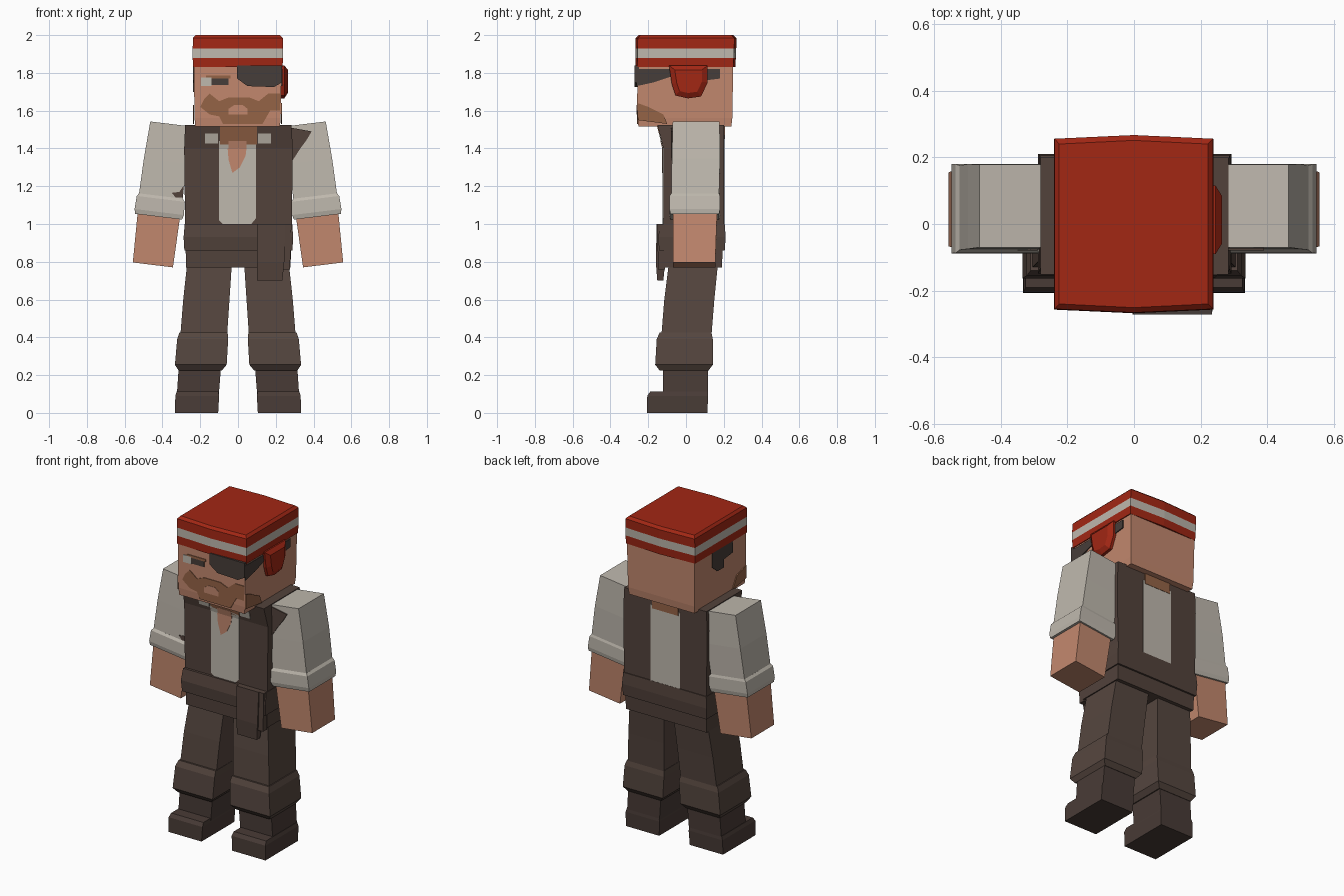
import bpy, bmesh, math
from mathutils import Matrix, Vector

# ---- flat colours (linear) ----
COLOURS = {
    "cap red": (0.36, 0.02, 0.007), "cloth white": (0.52, 0.48, 0.42),
    "skin": (0.54, 0.245, 0.155), "beard brown": (0.30, 0.127, 0.062),
    "vest brown": (0.085, 0.055, 0.044), "trouser brown": (0.092, 0.062, 0.050),
    "boot brown": (0.066, 0.044, 0.037), "patch grey": (0.062, 0.047, 0.041),
}
MATS = {}
for name, rgb in COLOURS.items():
    MATS[name] = bpy.data.materials.new(name)
    MATS[name].diffuse_color = (*rgb, 1)


def finish(name, bm, *mats):
    bmesh.ops.recalc_face_normals(bm, faces=bm.faces)
    me = bpy.data.meshes.new(name)
    bm.to_mesh(me)
    bm.free()
    for m in mats:
        me.materials.append(MATS[m])
    ob = bpy.data.objects.new(name, me)
    bpy.context.collection.objects.link(ob)
    return ob


def loft(name, mats, sections, matrix=None, bow=0, rule=None):
    """Stack of rectangles (z, x0, x1, y0, y1); front and back may bow outward."""
    bm = bmesh.new()
    rings = []
    for z, x0, x1, y0, y1 in sections:
        c = (x0 + x1) / 2
        pts = [(x0, y0), (c, y0 - bow), (x1, y0), (x1, y1), (c, y1 + bow), (x0, y1)]
        if not bow:
            pts = [pts[i] for i in (0, 2, 3, 5)]
        rings.append([bm.verts.new((x, y, z)) for x, y in pts])
    n = len(rings[0])
    for a, b in zip(rings, rings[1:]):
        for i in range(n):
            bm.faces.new((a[i], a[(i + 1) % n], b[(i + 1) % n], b[i]))
    bm.faces.new(rings[0])
    bm.faces.new(rings[-1])
    if rule:
        for f in bm.faces:
            f.material_index = rule(f.calc_center_median())
    if matrix:
        bm.transform(matrix)
    return finish(name, bm, *mats)


def plate(name, mat, pts, at, push):
    """Thin painted patch: outline (u, v) laid on a surface by at(), thickened along push."""
    bm = bmesh.new()
    push = Vector(push)
    f = bm.faces.new([bm.verts.new(Vector(at(u, v)) - push * 0.5) for u, v in pts])
    r = bmesh.ops.extrude_face_region(bm, geom=[f])
    bmesh.ops.translate(bm, vec=push * 1.5, verts=[v for v in r["geom"] if isinstance(v, bmesh.types.BMVert)])
    return finish(name, bm, mat)


def rect(x0, x1, z0, z1):
    return [(x0, z0), (x1, z0), (x1, z1), (x0, z1)]


OUT = 0.004
FACE = lambda u, v: (u, -0.256, v)
CHEST = lambda u, v: (u, -0.12 - max(0, v - 1.4) * 0.25, v)
BACK = lambda u, v: (u, 0.2, v)
RIGHT = lambda u, v: (0.23, u, v)
LEFT = lambda u, v: (-0.234, u, v)
FRONT = (0, -OUT, 0)

# ---- head and striped cap ----
loft("head", ["skin"], [(1.515, -0.226, 0.222, -0.252, 0.24), (1.56, -0.23, 0.226, -0.256, 0.245),
                        (1.84, -0.234, 0.23, -0.256, 0.25)])
loft("cap", ["cap red", "cloth white"],
     [(1.83, -0.238, 0.236, -0.256, 0.25), (1.88, -0.24, 0.238, -0.257, 0.253),
      (1.93, -0.24, 0.238, -0.257, 0.255), (1.985, -0.238, 0.237, -0.255, 0.256),
      (2.0, -0.225, 0.222, -0.24, 0.24)],
     bow=0.011, rule=lambda c: int(1.88 < c.z < 1.93))

# ---- face details ----
plate("beard", "beard brown",
      [(-0.20, 1.62), (-0.18, 1.66), (-0.15, 1.69), (-0.10, 1.65), (-0.05, 1.67), (0.06, 1.67),
       (0.11, 1.65), (0.16, 1.69), (0.222, 1.69), (0.222, 1.60), (0.17, 1.60), (0.13, 1.53),
       (-0.08, 1.53), (-0.10, 1.57), (-0.15, 1.58)], FACE, FRONT)
plate("mouth", "skin", [(-0.05, 1.58), (0.05, 1.58), (0.05, 1.61), (0.025, 1.63), (-0.02, 1.63), (-0.05, 1.61)],
      FACE, (0, -0.006, 0))
plate("eye_white", "cloth white", rect(-0.195, -0.14, 1.73, 1.775), FACE, FRONT)
plate("eye", "patch grey", rect(-0.14, -0.05, 1.735, 1.77), FACE, FRONT)
plate("brow", "beard brown", rect(-0.17, -0.04, 1.77, 1.785), FACE, FRONT)
plate("eye_patch", "patch grey",
      [(-0.005, 1.84), (-0.005, 1.77), (0.05, 1.73), (0.19, 1.725), (0.234, 1.75), (0.234, 1.84)],
      FACE, (0, -0.016, 0))
plate("patch_strap", "patch grey",
      [(-0.262, 1.73), (-0.17, 1.75), (-0.08, 1.78), (0.10, 1.76), (0.18, 1.77), (0.18, 1.82), (-0.262, 1.82)],
      RIGHT, (0.005, 0, 0))
plate("side_beard", "beard brown", [(-0.255, 1.55), (-0.10, 1.53), (-0.12, 1.58), (-0.20, 1.62), (-0.255, 1.64)],
      RIGHT, (OUT, 0, 0))
plate("side_beard_left", "beard brown", [(-0.255, 1.55), (-0.12, 1.53), (-0.16, 1.60), (-0.255, 1.63)],
      LEFT, (-OUT, 0, 0))
plate("side_hair", "patch grey",
      [(-0.12, 1.83), (0.08, 1.83), (0.08, 1.74), (0.03, 1.70), (-0.03, 1.70), (-0.03, 1.75), (-0.12, 1.76)],
      LEFT, (-OUT, 0, 0))

# cap knot: rounded outline with a smaller outer face
bm = bmesh.new()
knot = [(-0.09, 1.84), (-0.075, 1.74), (-0.055, 1.68), (0.01, 1.665), (0.08, 1.675), (0.115, 1.75), (0.115, 1.84)]
rings = [[bm.verts.new((x, 0.012 + (y - 0.012) * s, 1.76 + (z - 1.76) * s)) for y, z in knot]
         for x, s in ((0.215, 1.0), (0.245, 1.0), (0.264, 0.7))]
for a, b in zip(rings, rings[1:]):
    for i in range(len(knot)):
        j = (i + 1) % len(knot)
        bm.faces.new((a[i], a[j], b[j], b[i]))
bm.faces.new(rings[0])
bm.faces.new(rings[-1])
finish("cap_knot", bm, "cap red")

# ---- torso, shirt panels and sash ----
loft("vest", ["vest brown"], [(0.77, -0.275, 0.278, -0.115, 0.19), (1.0, -0.28, 0.285, -0.12, 0.2),
                              (1.4, -0.285, 0.29, -0.12, 0.2), (1.525, -0.28, 0.283, -0.151, 0.2)])
plate("shirt_front", "cloth white", [(-0.10, 1.02), (-0.08, 1.0), (0.07, 1.0), (0.095, 1.03), (0.095, 1.4),
                                     (-0.10, 1.4)], CHEST, FRONT)
plate("shirt_collar", "cloth white", rect(-0.10, 0.095, 1.4, 1.44), CHEST, FRONT)
for s in (-1, 1):
    plate("collar_tab", "cloth white", rect(s * 0.105, s * 0.175, 1.425, 1.48), CHEST, FRONT)
plate("neck_hair", "beard brown", rect(-0.095, 0.10, 1.42, 1.525), CHEST, FRONT)
plate("bare_chest", "skin", [(-0.055, 1.4), (-0.05, 1.34), (-0.03, 1.27), (0.01, 1.30), (0.04, 1.36), (0.045, 1.4)],
      CHEST, (0, -0.006, 0))
plate("bare_neck", "skin", rect(-0.05, 0.045, 1.4, 1.44), CHEST, (0, -0.006, 0))
plate("shirt_back", "cloth white", rect(-0.10, 0.10, 1.0, 1.47), BACK, (0, OUT, 0))
plate("neck_back", "beard brown", rect(-0.09, 0.09, 1.45, 1.52), BACK, (0, 0.006, 0))
loft("sash", ["vest brown"], [(0.86, -0.284, 0.288, -0.142, 0.205), (0.93, -0.288, 0.292, -0.148, 0.21),
                              (1.0, -0.282, 0.287, -0.135, 0.205)])
loft("sash_tail", ["vest brown"], [(0.70, 0.10, 0.235, -0.152, -0.12), (0.80, 0.10, 0.245, -0.16, -0.11),
                                   (1.0, 0.10, 0.25, -0.155, -0.11)])
loft("sash_tail_short", ["vest brown"], [(0.76, 0.24, 0.275, -0.148, -0.11), (1.0, 0.24, 0.283, -0.152, -0.11)])

# ---- arms and legs, mirrored left and right ----
for s, side in ((1, "right"), (-1, "left")):
    mirror = Matrix.Scale(s, 4, (1, 0, 0))
    arm = mirror @ Matrix.Translation((0.36, 0, 1.53)) @ Matrix.Rotation(math.radians(-7), 4, "Y")
    loft(side + "_sleeve", ["cloth white"], [(-0.40, -0.115, 0.118, -0.078, 0.175), (-0.2, -0.115, 0.115, -0.075, 0.18),
                                             (0, -0.105, 0.105, -0.07, 0.178)], arm)
    loft(side + "_cuff", ["cloth white"], [(-0.495, -0.125, 0.126, -0.082, 0.175), (-0.47, -0.132, 0.131, -0.088, 0.18),
                                           (-0.40, -0.128, 0.128, -0.087, 0.18), (-0.385, -0.115, 0.118, -0.078, 0.175)], arm)
    loft(side + "_hand", ["skin"], [(-0.752, -0.108, 0.106, -0.068, 0.155), (-0.47, -0.113, 0.113, -0.07, 0.165)], arm)
    loft(side + "_trouser", ["trouser brown"], [(0.35, 0.062, 0.31, -0.135, 0.13), (0.60, 0.045, 0.29, -0.115, 0.15),
                                                (0.80, 0.032, 0.268, -0.09, 0.17)], mirror)
    loft(side + "_boot_cuff", ["trouser brown"], [(0.225, 0.085, 0.315, -0.14, 0.12), (0.255, 0.06, 0.334, -0.163, 0.142),
                                                  (0.39, 0.052, 0.322, -0.155, 0.142), (0.425, 0.055, 0.31, -0.14, 0.135)], mirror)
    loft(side + "_boot", ["boot brown"], [(0.09, 0.102, 0.324, -0.122, 0.115), (0.27, 0.088, 0.312, -0.122, 0.118)], mirror)
    loft(side + "_foot", ["boot brown"], [(0, 0.105, 0.333, -0.207, 0.113), (0.09, 0.10, 0.332, -0.205, 0.117),
                                          (0.112, 0.104, 0.325, -0.19, 0.115)], mirror)

# vest patches over the sleeves
SLEEVE = lambda u, v: (u, -0.074, v)
plate("shoulder_patch", "vest brown", [(0.28, 1.51), (0.39, 1.49), (0.36, 1.44), (0.33, 1.40), (0.285, 1.33)],
      SLEEVE, (0, -0.005, 0))
plate("side_patch", "vest brown", [(-0.29, 1.20), (-0.31, 1.17), (-0.35, 1.165), (-0.33, 1.14), (-0.29, 1.14)],
      SLEEVE, (0, -0.006, 0))
